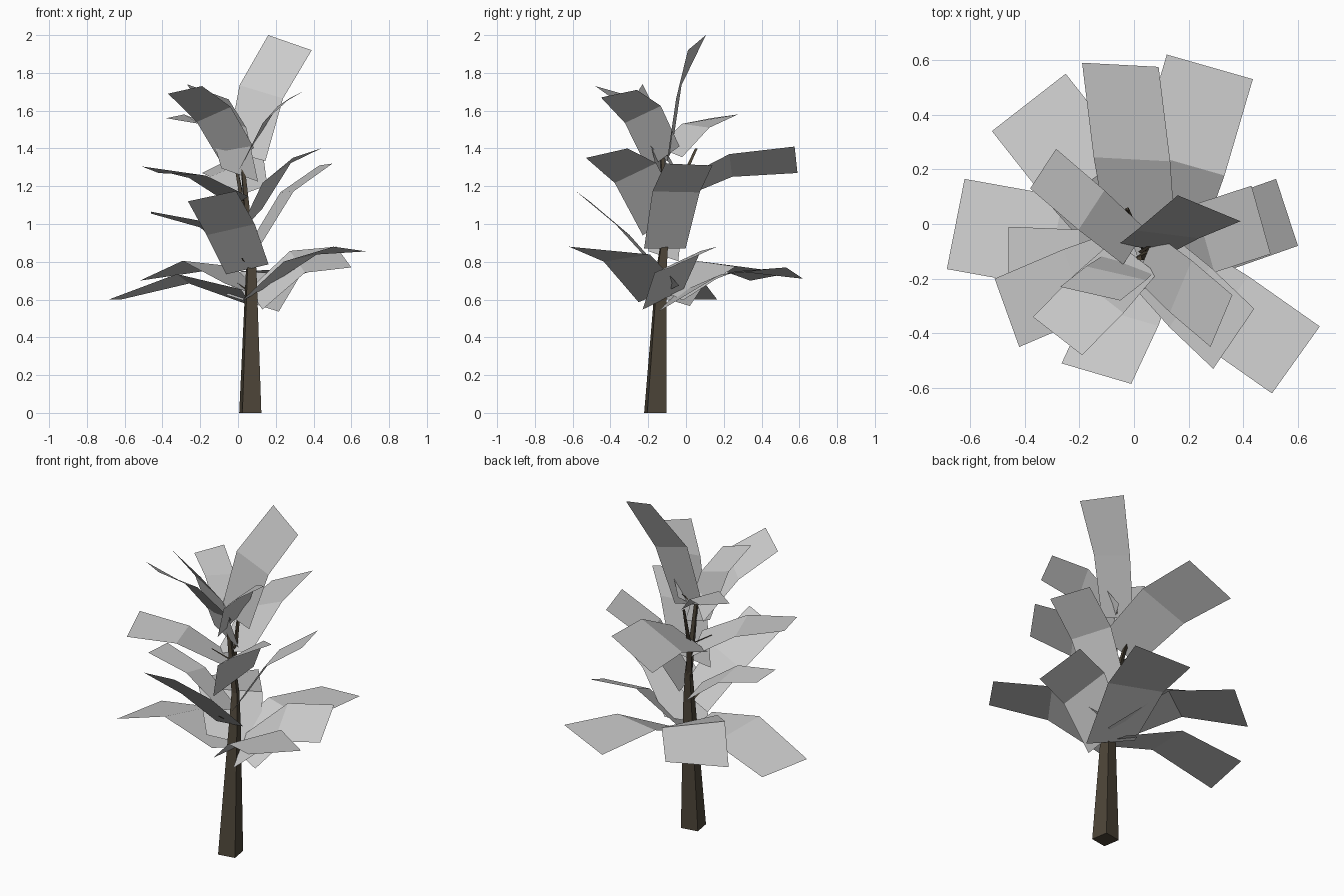
import bpy, math
from mathutils import Vector


def make(name, verts, faces, mat=None):
    me = bpy.data.meshes.new(name)
    me.from_pydata([tuple(v) for v in verts], [], faces)
    ob = bpy.data.objects.new(name, me)
    bpy.context.collection.objects.link(ob)
    if mat:
        me.materials.append(mat)
    return ob


def tube(name, path, mat, sides=4, turn=0.95):
    """Tapered low-poly limb through (x, y, z, radius) points."""
    verts, faces = [], []
    for x, y, z, r in path:
        for i in range(sides):
            a = turn + math.tau * i / sides
            verts.append((x + r * math.cos(a), y + r * math.sin(a), z))
    for k in range(len(path) - 1):
        for i in range(sides):
            j = (i + 1) % sides
            faces.append((k * sides + i, k * sides + j,
                          (k + 1) * sides + j, (k + 1) * sides + i))
    faces.append(tuple(reversed(range(sides))))
    faces.append(tuple(range((len(path) - 1) * sides, len(path) * sides)))
    return make(name, verts, faces, mat)


bark = bpy.data.materials.new("bark")
bark.diffuse_color = (0.075, 0.06, 0.04, 1)

# trunk and its thin top branch
tube("trunk", [(0.065, -0.163, 0, 0.072), (0.07, -0.13, 0.76, 0.034),
               (0.06, -0.11, 0.94, 0.022), (0.02, -0.125, 1.36, 0.012)], bark)
tube("branch_back", [(0.055, -0.11, 0.92, 0.018), (0.02, -0.06, 1.15, 0.014),
                     (-0.025, 0.055, 1.40, 0.008)], bark, 3)


def axis(z):
    """Centre of the crown at height z."""
    t = max(0, min(1, (z - 0.6) / 0.8))
    return Vector((0.07 - 0.05 * t, -0.13 + 0.03 * t, z))


# leaves: two tip corners, height of the fold, height and tilt of the base
leaves = [
    (-0.52, 0.34, 0.70, -0.25, 0.55, 0.74, 0.79, 0.64, -0.05),
    (0.12, 0.62, 0.71, 0.435, 0.53, 0.77, 0.74, 0.58, -0.05),
    (0.52, 0.165, 0.88, 0.60, -0.08, 0.77, 0.80, 0.60, -0.06),
    (0.68, -0.375, 0.855, 0.505, -0.62, 0.88, 0.82, 0.63, -0.05),
    (-0.685, -0.165, 0.60, -0.62, 0.165, 0.60, 0.71, 0.61, -0.05),
    (-0.265, -0.51, 1.12, -0.01, -0.585, 1.175, 0.97, 0.76, 0.03),
    (-0.46, -0.19, 1.065, -0.46, -0.01, 1.055, 1.0, 0.83, -0.03),
    (-0.19, 0.59, 1.27, 0.09, 0.575, 1.41, 1.31, 1.16, 0.05),
    (0.43, 0.14, 1.31, 0.50, -0.11, 1.32, 1.17, 0.87, 0),
    (0.44, -0.31, 1.40, 0.29, -0.53, 1.35, 1.27, 1.01, -0.08),
    (-0.42, -0.45, 1.27, -0.51, -0.20, 1.305, 1.25, 1.12, -0.03),
    (-0.27, -0.23, 1.74, -0.05, -0.28, 1.66, 1.55, 1.26, -0.04),
    (-0.38, 0.13, 1.56, -0.285, 0.275, 1.58, 1.52, 1.38, -0.03),
    (0.36, -0.26, 1.71, 0.28, -0.45, 1.67, 1.58, 1.35, -0.07),
    (-0.37, -0.34, 1.69, -0.19, -0.48, 1.73, 1.58, 1.35, 0.06),
    (0.16, 0.105, 2.0, 0.39, 0.01, 1.92, 1.70, 1.36, -0.03),
]
for n, (ax, ay, az, bx, by, bz, mid_z, base_z, tilt) in enumerate(leaves, 1):
    a, b = Vector((ax, ay, az)), Vector((bx, by, bz))
    tip, half = (a + b) / 2, (b - a) / 2
    root = axis(base_z)
    out = tip - root
    steep = out.z > 0.55
    out.z = 0
    base = root + out.normalized() * 0.025
    mid = root + out * (0.4 if steep else 0.5)
    mid.z = mid_z
    low = Vector((half.x, half.y * (0.3 if steep else 1), tilt))
    fold = Vector((half.x, low.y, (half.z + tilt) / 2))
    rows = [(base, low * 0.88), (mid, fold), (tip, half)]
    verts = [c + h * s for c, h in rows for s in (-1, 1)]
    make(f"leaf_{n}", verts, [(0, 1, 3, 2), (2, 3, 5, 4)])
    # a few thin stalks under the leaves
    if n % 5 == 1:
        end = root + out * 0.2
        tube(f"stalk_{n}", [(*root, 0.008), (end.x, end.y, base_z + 0.06, 0.004)],
             bark, 3)
